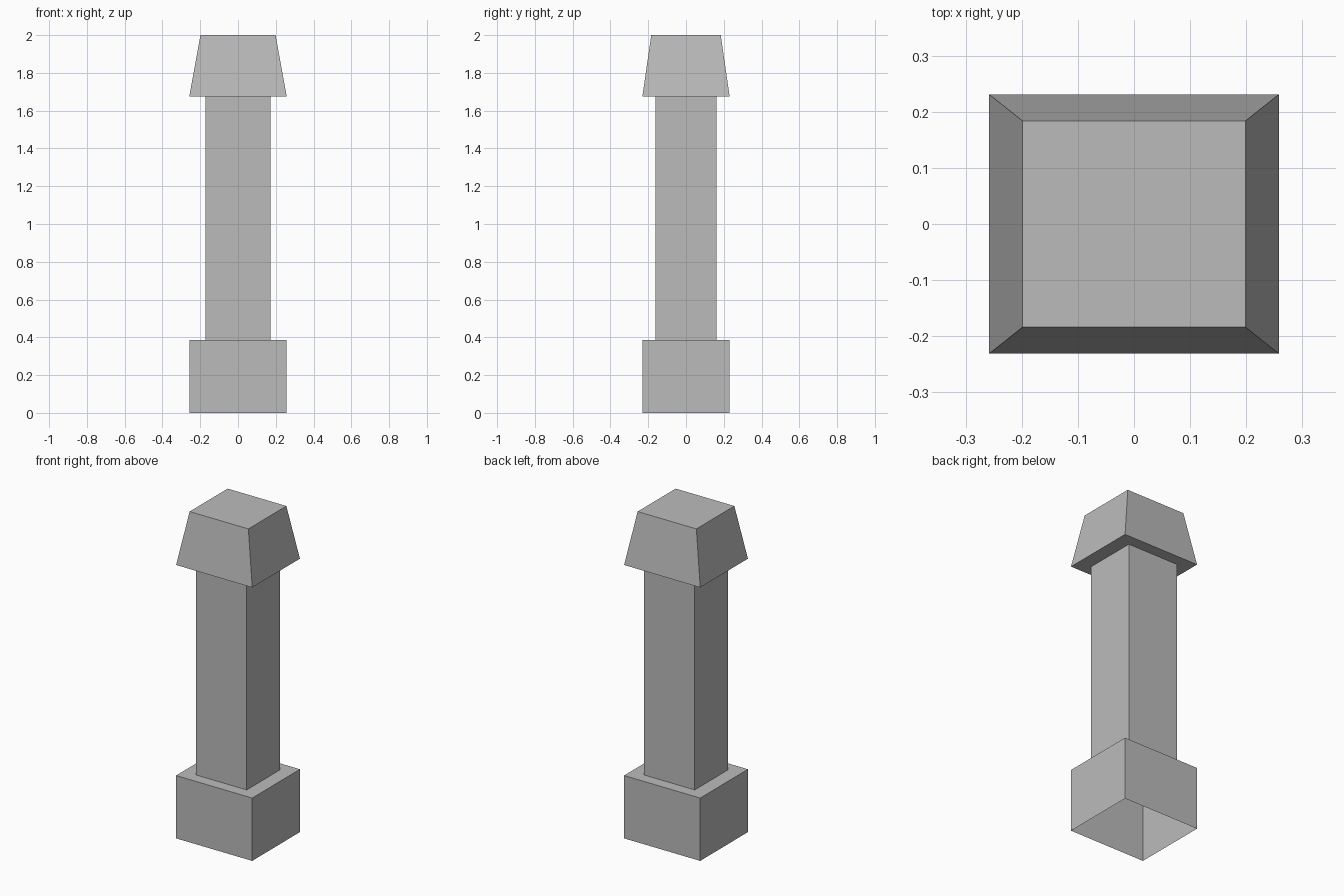
import bpy
import bmesh

cube = bpy.data.objects.get("Cube")
if cube:
    bpy.data.objects.remove(cube, do_unlink=True)

# Single stone colour
stone = bpy.data.materials.new("stone grey")
stone.use_nodes = True
grey = (0.5, 0.5, 0.5, 1)
stone.diffuse_color = grey
stone.node_tree.nodes["Principled BSDF"].inputs["Base Color"].default_value = grey


def shell(name, rings, closed_top=False):
    """Bridge rectangular rings (half width, half depth, height) into a shell."""
    bm = bmesh.new()
    loops = [[bm.verts.new((sx * hx, sy * hy, z))
              for sx, sy in ((-1, -1), (1, -1), (1, 1), (-1, 1))]
             for hx, hy, z in rings]
    for low, high in zip(loops, loops[1:]):
        for i in range(4):
            j = (i + 1) % 4
            bm.faces.new((low[i], low[j], high[j], high[i]))
    if closed_top:
        bm.faces.new(loops[-1])
    mesh = bpy.data.meshes.new(name)
    bm.to_mesh(mesh)
    bm.free()
    mesh.materials.append(stone)
    obj = bpy.data.objects.new(name, mesh)
    bpy.context.collection.objects.link(obj)
    return obj


WIDE = (0.258, 0.231)
SLIM = (0.172, 0.161)
CROWN = (0.199, 0.184)
BASE_TOP, CAP_BOTTOM, TOP = 0.385, 1.675, 2.0

# Plinth, open underneath, with a ledge in to the shaft
shell("base", [(*WIDE, 0), (*WIDE, BASE_TOP), (*SLIM, BASE_TOP)])
# Straight shaft
shell("shaft", [(*SLIM, BASE_TOP), (*SLIM, CAP_BOTTOM)])
# Tapered cap with an overhanging underside
shell("cap", [(*SLIM, CAP_BOTTOM), (*WIDE, CAP_BOTTOM), (*CROWN, TOP)], closed_top=True)
